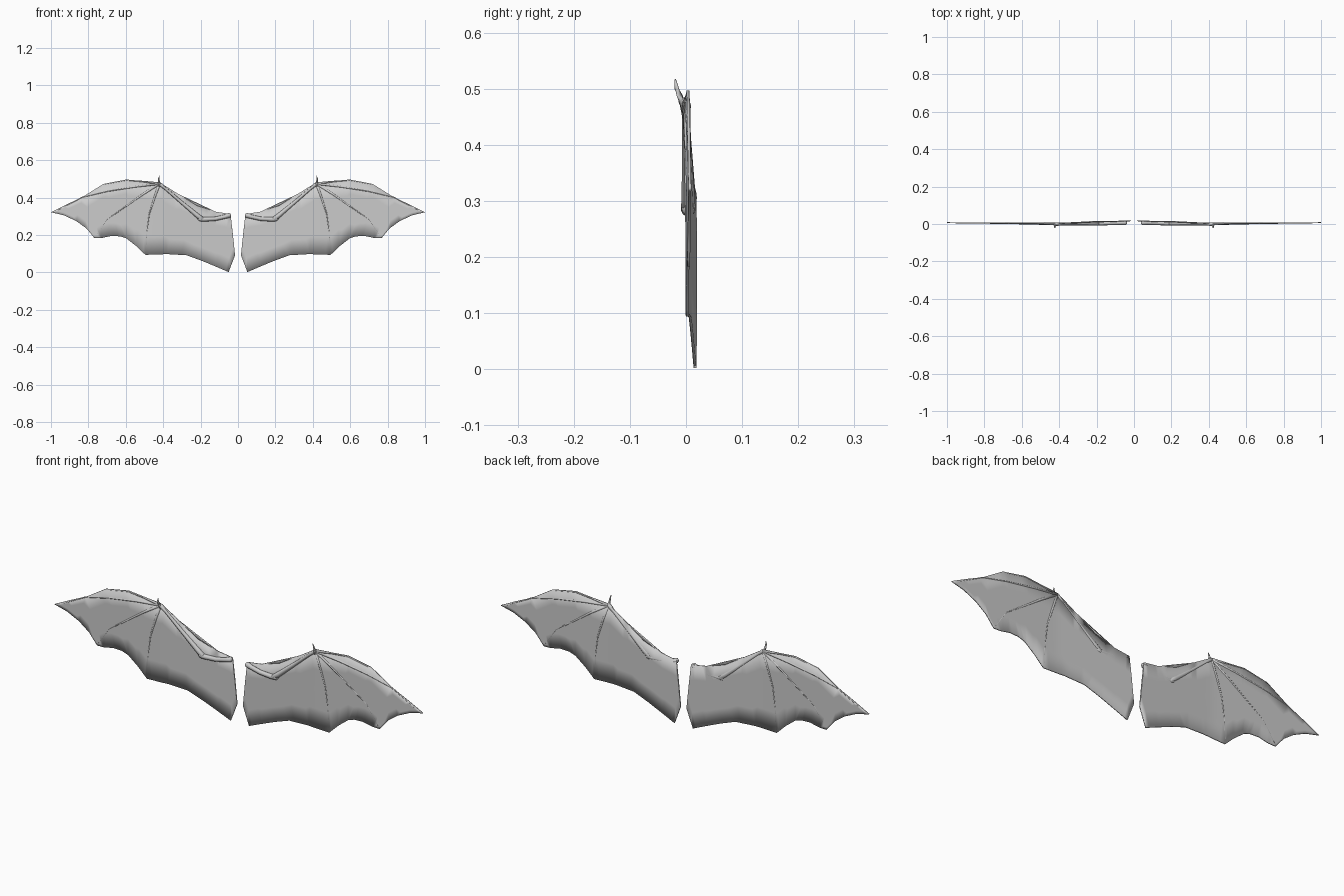
import bpy, bmesh, math
from mathutils import Vector


def sheet_y(x):
    # depth of the skin: set back at the root, forward at the wrist, back a little at the tip
    return 0.002 + 0.016 * max(0, 1 - x / 0.42) + 0.005 * max(0, (x - 0.45) / 0.55)


def finish(name, bm, thickness=0):
    bmesh.ops.recalc_face_normals(bm, faces=bm.faces)
    me = bpy.data.meshes.new(name)
    bm.to_mesh(me)
    bm.free()
    ob = bpy.data.objects.new(name, me)
    bpy.context.collection.objects.link(ob)
    for p in me.polygons:
        p.use_smooth = True
    if thickness:
        s = ob.modifiers.new("thickness", 'SOLIDIFY')
        s.thickness, s.offset = thickness, 0
    m = ob.modifiers.new("mirror", 'MIRROR')
    m.use_mirror_merge = False
    return ob


def tube(name, pts, sides=8):
    # pts: (x, y, z, radius), capped at both ends
    bm = bmesh.new()
    rings = []
    P = [Vector(p[:3]) for p in pts]
    for i, p in enumerate(P):
        t = (P[min(i + 1, len(P) - 1)] - P[max(i - 1, 0)]).normalized()
        ref = Vector((1, 0, 0)) if abs(t.x) < 0.1 and name == "thumb_claw" else Vector((0, 1, 0))
        u = ref.cross(t).normalized()
        v = t.cross(u)
        rings.append([bm.verts.new(p + pts[i][3] * (u * math.cos(a) + v * math.sin(a)))
                      for a in (2 * math.pi * k / sides for k in range(sides))])
    for a, b in zip(rings, rings[1:]):
        for k in range(sides):
            j = (k + 1) % sides
            bm.faces.new((a[k], a[j], b[j], b[k]))
    bm.faces.new(rings[0])
    bm.faces.new(rings[-1])
    return finish(name, bm)


# Wing skin: scalloped outline, filled and bent
outline = [(0.04, 0.312), (0.12, 0.325), (0.22, 0.357), (0.32, 0.42), (0.42, 0.482),
           (0.51, 0.489), (0.597, 0.497), (0.72, 0.473), (0.83, 0.404), (0.92, 0.362),
           (1.0, 0.322), (0.93, 0.305), (0.865, 0.275), (0.81, 0.235), (0.767, 0.183),
           (0.73, 0.184), (0.677, 0.195), (0.63, 0.193), (0.597, 0.182), (0.543, 0.14),
           (0.495, 0.094), (0.38, 0.098), (0.275, 0.092), (0.195, 0.063), (0.12, 0.032),
           (0.05, 0.002), (0.016, 0.092), (0.028, 0.21)]
bm = bmesh.new()
bm.faces.new([bm.verts.new((x, 0, z)) for x, z in outline])
bmesh.ops.triangulate(bm, faces=bm.faces[:])
bmesh.ops.subdivide_edges(bm, edges=bm.edges[:], cuts=3, use_grid_fill=True)
for v in bm.verts:
    v.co.y = sheet_y(v.co.x)
finish("wing_membrane", bm, 0.005)

# Arm bones, with swollen joints
tube("upper_arm", [(0.038, 0.007, 0.308, 0.006), (0.045, 0.007, 0.306, 0.013),
                   (0.07, 0.006, 0.298, 0.011), (0.12, 0.005, 0.287, 0.011),
                   (0.18, 0.004, 0.284, 0.012), (0.205, 0.004, 0.286, 0.012),
                   (0.215, 0.004, 0.292, 0.006)])
tube("forearm", [(0.182, 0.004, 0.277, 0.006), (0.19, 0.004, 0.283, 0.013),
                 (0.22, 0.004, 0.306, 0.012), (0.3, 0.002, 0.373, 0.009),
                 (0.39, 0, 0.45, 0.007), (0.415, -0.001, 0.471, 0.01),
                 (0.428, -0.001, 0.48, 0.006)])

# Finger bones fanning out from the wrist
fingers = {
    "leading_finger": [(0.51, 0.486), (0.597, 0.493), (0.72, 0.469), (0.82, 0.407)],
    "second_finger": [(0.55, 0.459), (0.7, 0.434), (0.83, 0.403), (0.97, 0.329)],
    "third_finger": [(0.52, 0.41), (0.6, 0.353), (0.7, 0.283), (0.765, 0.188)],
    "fourth_finger": [(0.448, 0.395), (0.475, 0.31), (0.488, 0.21), (0.494, 0.1)],
}
for name, path in fingers.items():
    r = [0.0055, 0.004, 0.0032, 0.0025]
    if name == "leading_finger":
        r = [0.004, 0.003, 0.0025, 0.002]
    tube(name, [(0.42, 0, 0.475, 0.007)] +
         [(x, sheet_y(x), z, k) for (x, z), k in zip(path, r)])

# Thumb claw rising forward from the wrist
tube("thumb_claw", [(0.42, -0.001, 0.462, 0.007), (0.421, -0.006, 0.476, 0.007),
                    (0.423, -0.012, 0.489, 0.005), (0.423, -0.017, 0.502, 0.004),
                    (0.42, -0.019, 0.517, 0.0012)])
